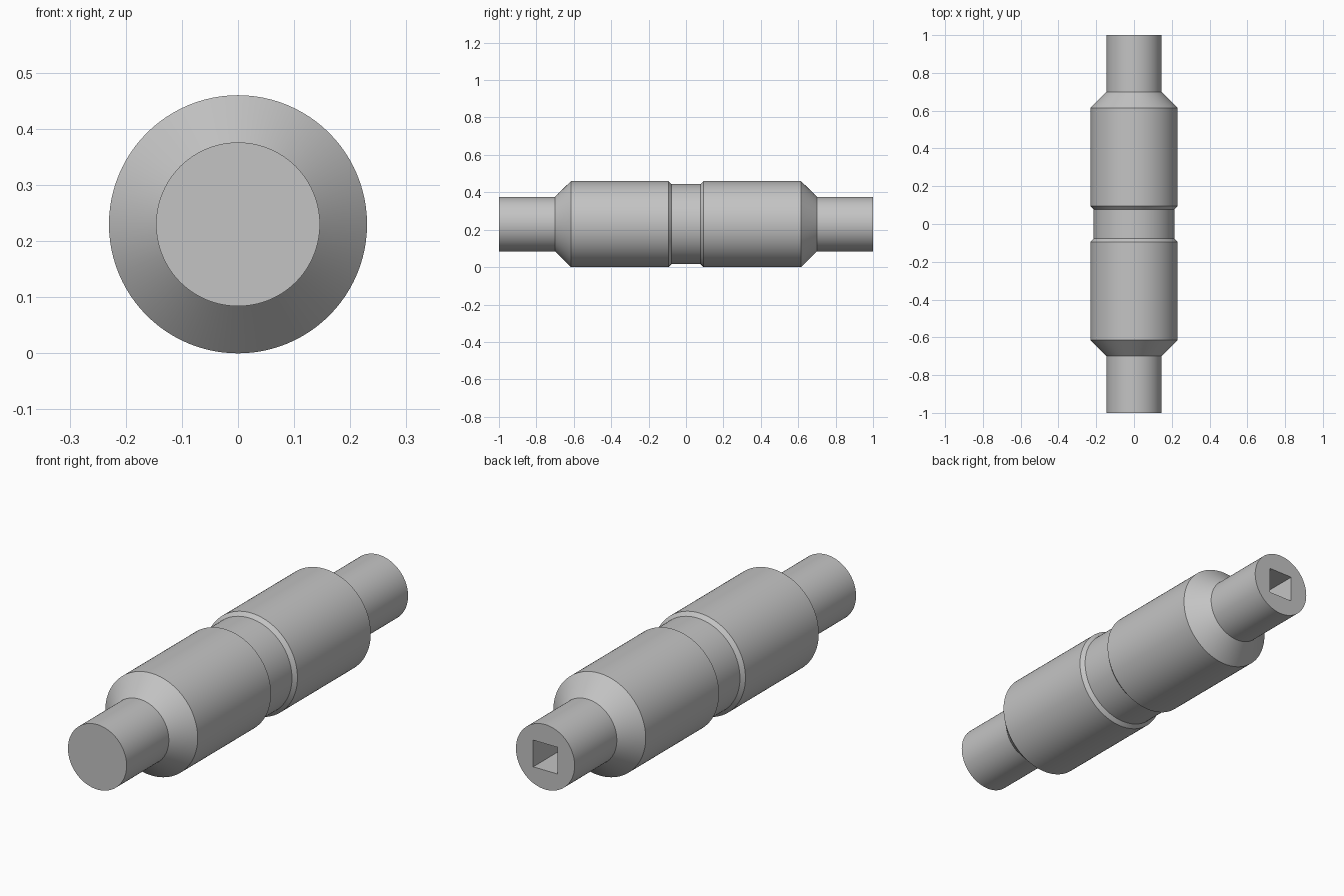
import bpy
import bmesh
import math
from mathutils import Matrix, Vector

cube = bpy.data.objects.get("Cube")
if cube:
    bpy.data.objects.remove(cube, do_unlink=True)

RADIUS = 0.23
SEGMENTS = 96

# Single grey metal
metal = bpy.data.materials.new("grey metal")
metal.use_nodes = True
grey = (0.55, 0.55, 0.55, 1)
metal.diffuse_color = grey
metal.node_tree.nodes["Principled BSDF"].inputs["Base Color"].default_value = grey


def add_object(name, bm):
    bmesh.ops.recalc_face_normals(bm, faces=bm.faces)
    mesh = bpy.data.meshes.new(name)
    bm.to_mesh(mesh)
    bm.free()
    mesh.materials.append(metal)
    obj = bpy.data.objects.new(name, mesh)
    bpy.context.collection.objects.link(obj)
    return obj


# Stepped shaft: half profile (y, radius) mirrored about the middle groove
half = [(0.078, 0.214), (0.094, RADIUS), (0.615, RADIUS), (0.70, 0.146), (1, 0.146)]
profile = [(-y, r) for y, r in reversed(half)] + half
bm = bmesh.new()
rings = []
for y, r in profile:
    ring = []
    for i in range(SEGMENTS):
        a = math.tau * i / SEGMENTS
        ring.append(bm.verts.new((r * math.cos(a), y, RADIUS + r * math.sin(a))))
    rings.append(ring)
for lower, upper in zip(rings, rings[1:]):
    for i in range(SEGMENTS):
        j = (i + 1) % SEGMENTS
        bm.faces.new((lower[i], lower[j], upper[j], upper[i]))
bm.faces.new(rings[0])
bm.faces.new(rings[-1])
shaft = add_object("stepped_shaft", bm)

# Square drive socket sunk into the back end
SOCKET_WIDTH, SOCKET_DEPTH = 0.12, 0.3
bm = bmesh.new()
bmesh.ops.create_cube(bm, size=1, matrix=(
    Matrix.Translation(Vector((0, 1, RADIUS)))
    @ Matrix.Diagonal((SOCKET_WIDTH, 2 * SOCKET_DEPTH, SOCKET_WIDTH, 1))))
cutter = add_object("socket_cutter", bm)
cutter.hide_render = True

bpy.ops.object.select_all(action="DESELECT")
shaft.select_set(True)
bpy.context.view_layer.objects.active = shaft
cut = shaft.modifiers.new("square socket", "BOOLEAN")
cut.operation = "DIFFERENCE"
cut.solver = "EXACT"
cut.object = cutter
bpy.ops.object.modifier_apply(modifier=cut.name)
bpy.data.objects.remove(cutter, do_unlink=True)

# Smooth round walls, sharp shoulders and socket edges
bpy.ops.object.shade_smooth_by_angle(angle=math.radians(30))
